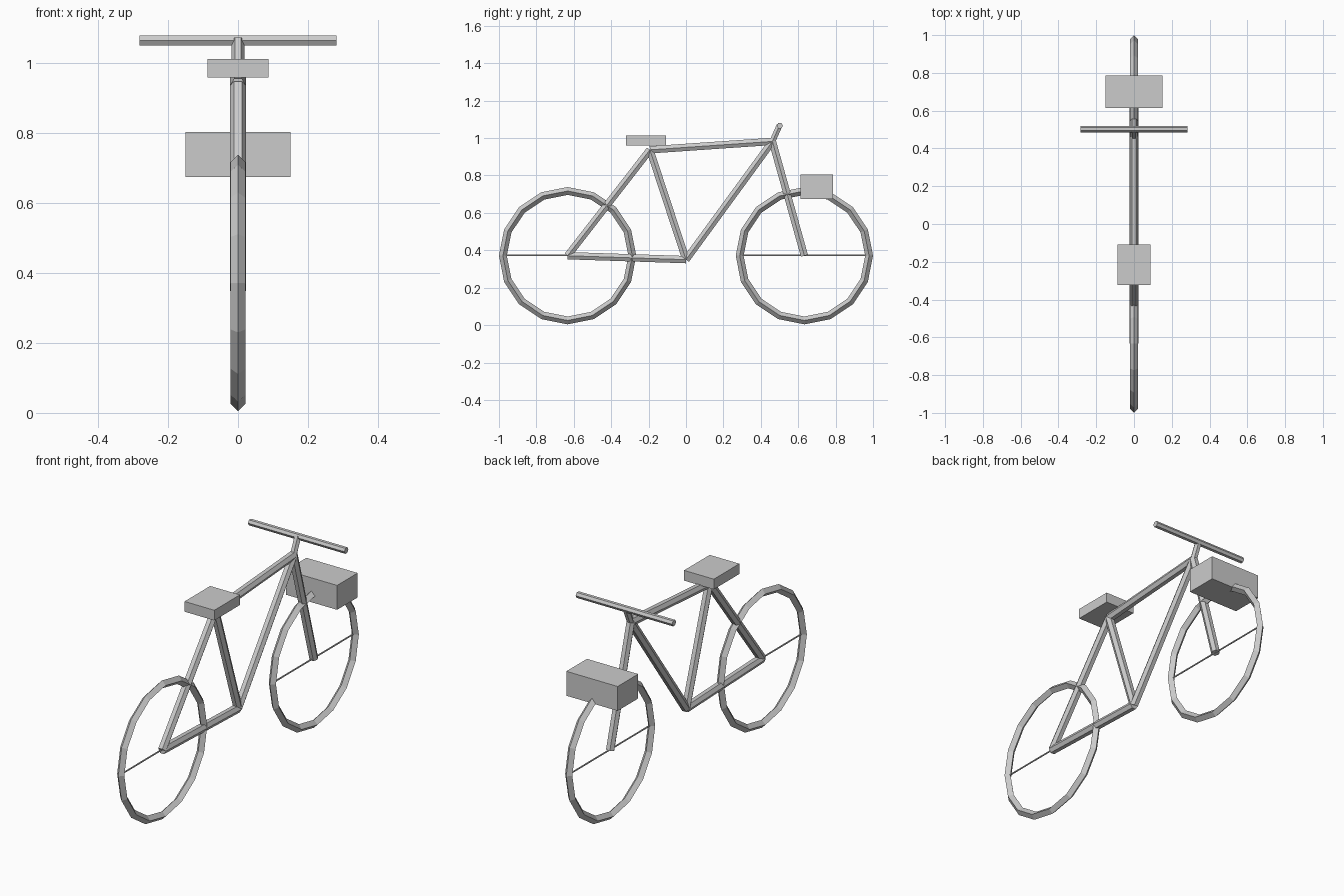
import bpy
import bmesh
from math import cos, sin, tau
from mathutils import Vector

cube = bpy.data.objects.get("Cube")
if cube:
    bpy.data.objects.remove(cube, do_unlink=True)

grey = bpy.data.materials.new("plain grey")
grey.use_nodes = True
colour = (0.6, 0.6, 0.6, 1)
grey.diffuse_color = colour
grey.node_tree.nodes["Principled BSDF"].inputs["Base Color"].default_value = colour


def finish(name, bm):
    bmesh.ops.recalc_face_normals(bm, faces=bm.faces)
    mesh = bpy.data.meshes.new(name)
    bm.to_mesh(mesh)
    bm.free()
    mesh.materials.append(grey)
    bpy.context.collection.objects.link(bpy.data.objects.new(name, mesh))


def bridge(bm, ring_a, ring_b):
    for i in range(len(ring_a)):
        j = (i + 1) % len(ring_a)
        bm.faces.new((ring_a[i], ring_a[j], ring_b[j], ring_b[i]))


def tube(name, start, end, radius, side=(1, 0, 0), sides=6):
    """Capped prism with one edge pointing towards the side direction."""
    start, end, u = Vector(start), Vector(end), Vector(side)
    v = (end - start).normalized().cross(u)
    bm = bmesh.new()
    rings = []
    for p in (start, end):
        rings.append([bm.verts.new(p + radius * (u * cos(tau * k / sides) + v * sin(tau * k / sides)))
                      for k in range(sides)])
        bm.faces.new(rings[-1])
    bridge(bm, *rings)
    finish(name, bm)


def wheel_rim(name, y, z, major, minor, segments=16, sides=4):
    """Ring with a diamond section, standing in the y-z plane."""
    bm = bmesh.new()
    rings = []
    for s in range(segments):
        a = tau * s / segments
        ring = []
        for k in range(sides):
            b = tau * k / sides
            r = major + minor * cos(b)
            ring.append(bm.verts.new((minor * sin(b), y + r * cos(a), z + r * sin(a))))
        rings.append(ring)
    for s in range(segments):
        bridge(bm, rings[s - 1], rings[s])
    finish(name, bm)


def box(name, low, high):
    bm = bmesh.new()
    bmesh.ops.create_cube(bm, size=1)
    low, high = Vector(low), Vector(high)
    for v in bm.verts:
        v.co = (low + high) / 2 + v.co * (high - low)
    finish(name, bm)


# Wheels, each with a thin cross bar
hub_y, hub_z, rim = 0.633, 0.371, 0.346
for name, y in (("rear", -hub_y), ("front", hub_y)):
    wheel_rim(name + "_wheel_rim", y, hub_z, rim, 0.021)
    tube(name + "_wheel_bar", (0, y - rim, hub_z + 0.002), (0, y + rim, hub_z + 0.002), 0.004)

# Frame tubes between shared joints
rear_hub = (0, -hub_y, hub_z)
front_hub = (0, hub_y, hub_z)
crank = (0, 0, 0.35)
seat_joint = (0, -0.193, 0.937)
head = (0, 0.462, 0.982)
bar_centre = (0, 0.5, 1.068)
tube("top_tube", seat_joint, head, 0.0225)
tube("seat_tube", crank, seat_joint, 0.0225)
tube("down_tube", crank, head, 0.0225)
tube("chain_stay", rear_hub, crank, 0.0225)
tube("seat_stay", rear_hub, seat_joint, 0.0225)
tube("front_fork", head, front_hub, 0.0225)

# Stem and handlebar
tube("stem", head, bar_centre, 0.018)
tube("handlebar", (-0.282, 0.502, 1.066), (0.282, 0.502, 1.066), 0.0165, side=(0, 1, 0))

# Saddle and front basket
box("saddle", (-0.087, -0.322, 0.959), (0.087, -0.108, 1.013))
box("front_basket", (-0.15, 0.613, 0.675), (0.15, 0.785, 0.804))
